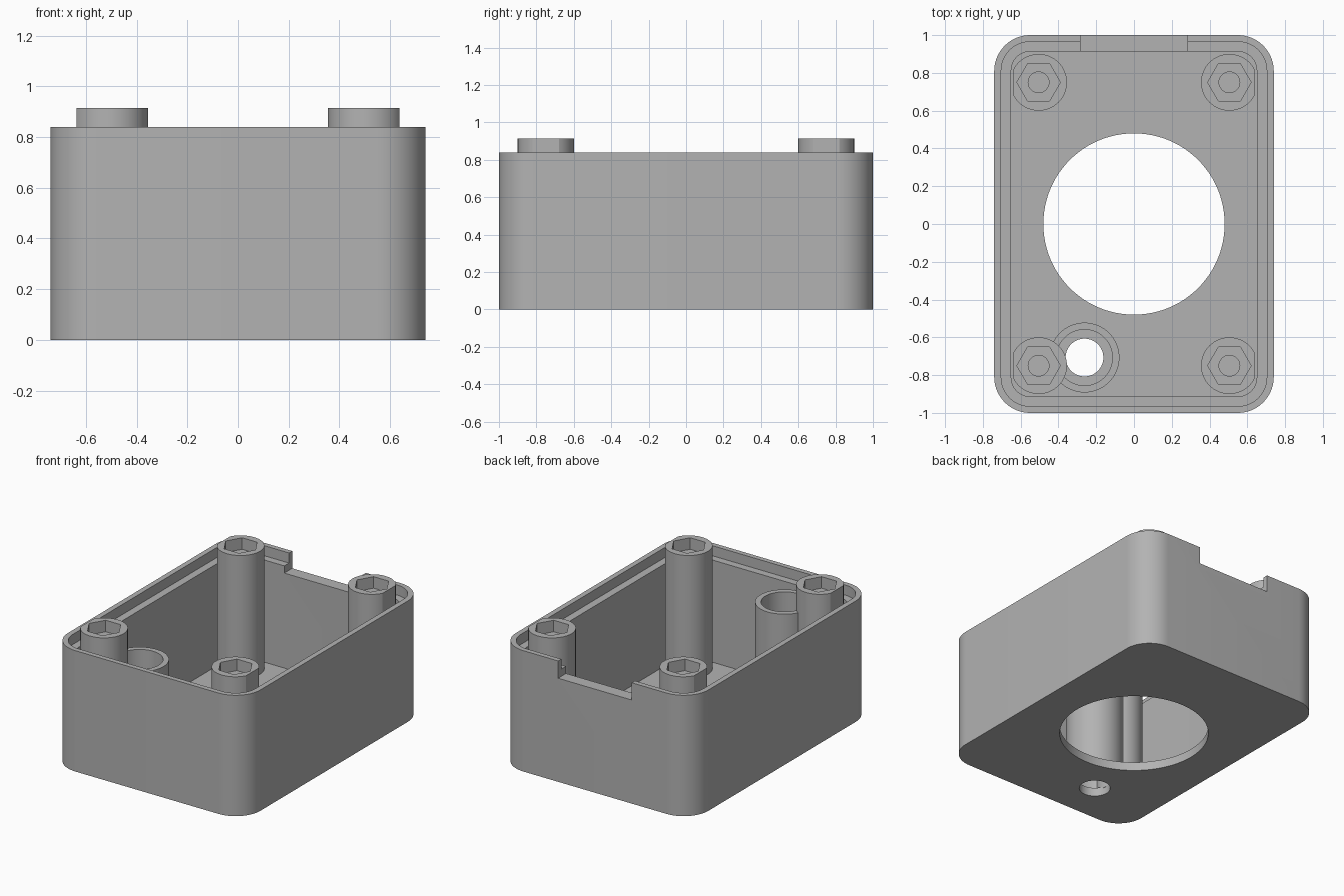
import bpy
import math

cube = bpy.data.objects.get("Cube")
if cube:
    bpy.data.objects.remove(cube, do_unlink=True)

HEIGHT, FLOOR, POST_TOP = 0.84, 0.06, 0.915
POST_X, POST_Y = 0.505, 0.75
BOSS_X, BOSS_Y = -0.262, -0.707

grey = bpy.data.materials.new("grey plastic")
grey.use_nodes = True
colour = (0.45, 0.45, 0.45, 1)
grey.diffuse_color = colour
grey.node_tree.nodes["Principled BSDF"].inputs["Base Color"].default_value = colour


def prism(name, outline, z0, z1):
    """Extrude a closed outline from z0 to z1."""
    n = len(outline)
    verts = [(x, y, z) for z in (z0, z1) for x, y in outline]
    faces = [tuple(reversed(range(n))), tuple(range(n, 2 * n))]
    faces += [(i, (i + 1) % n, (i + 1) % n + n, i + n) for i in range(n)]
    mesh = bpy.data.meshes.new(name)
    mesh.from_pydata(verts, [], faces)
    mesh.materials.append(grey)
    obj = bpy.data.objects.new(name, mesh)
    bpy.context.collection.objects.link(obj)
    return obj


def circle(cx, cy, r, sides=64):
    return [(cx + r * math.cos(math.tau * i / sides),
             cy + r * math.sin(math.tau * i / sides)) for i in range(sides)]


def rounded_rect(hx, hy, r, steps=14):
    points = []
    for q, (sx, sy) in enumerate([(1, 1), (-1, 1), (-1, -1), (1, -1)]):
        for i in range(steps + 1):
            a = (q + i / steps) * math.pi / 2
            points.append((sx * (hx - r) + r * math.cos(a),
                           sy * (hy - r) + r * math.sin(a)))
    return points


def rect(x0, x1, y0, y1):
    return [(x0, y0), (x1, y0), (x1, y1), (x0, y1)]


def cut(obj, *cutters):
    """Subtract each cutter, then discard it."""
    bpy.context.view_layer.objects.active = obj
    for cutter in cutters:
        cutter.hide_render = True
        mod = obj.modifiers.new("cut", "BOOLEAN")
        mod.operation, mod.solver, mod.object = "DIFFERENCE", "EXACT", cutter
        bpy.ops.object.modifier_apply(modifier=mod.name)
        bpy.data.objects.remove(cutter, do_unlink=True)


def smooth(obj):
    bpy.ops.object.select_all(action="DESELECT")
    obj.select_set(True)
    bpy.context.view_layer.objects.active = obj
    bpy.ops.object.shade_smooth_by_angle(angle=math.radians(30))


# Open box with a stepped rim, back notch and two floor holes
case = prism("case", rounded_rect(0.74, 1.0, 0.19), 0, HEIGHT)
cut(case,
    prism("cavity", rounded_rect(0.65, 0.913, 0.10), FLOOR, 1),
    prism("rim_step", rounded_rect(0.703, 0.965, 0.153), 0.77, 1),
    prism("back_notch", rect(-0.283, 0.283, 0.8, 1.1), 0.72, 1),
    prism("large_hole", circle(0, 0, 0.48, 96), -0.1, 0.2),
    prism("small_hole", circle(BOSS_X, BOSS_Y, 0.10), -0.1, 0.2))
smooth(case)

# Tube around the small floor hole
tube = prism("floor_tube", circle(BOSS_X, BOSS_Y, 0.185), FLOOR - 0.01, 0.745)
cut(tube, prism("tube_bore", circle(BOSS_X, BOSS_Y, 0.148), -0.1, 1))
smooth(tube)

# Corner posts with hexagonal nut pockets and flattened outer sides
for side, sx in (("left", 1), ("right", -1)):
    for end, sy in (("front", -1), ("back", 1)):
        x, y = sx * POST_X, sy * POST_Y
        post = prism(f"{end}_{side}_post", circle(x, y, 0.15), FLOOR - 0.01, POST_TOP)
        flat = sorted((sx * 0.637, sx * 0.8))
        cut(post,
            prism("outer_flat", rect(*flat, y - 0.3, y + 0.3), -0.1, 1.1),
            prism("nut_pocket", circle(x, y, 0.115, 6), POST_TOP - 0.08, 1.1),
            prism("screw_hole", circle(x, y, 0.055, 32), 0.1, 1.1))
        smooth(post)
